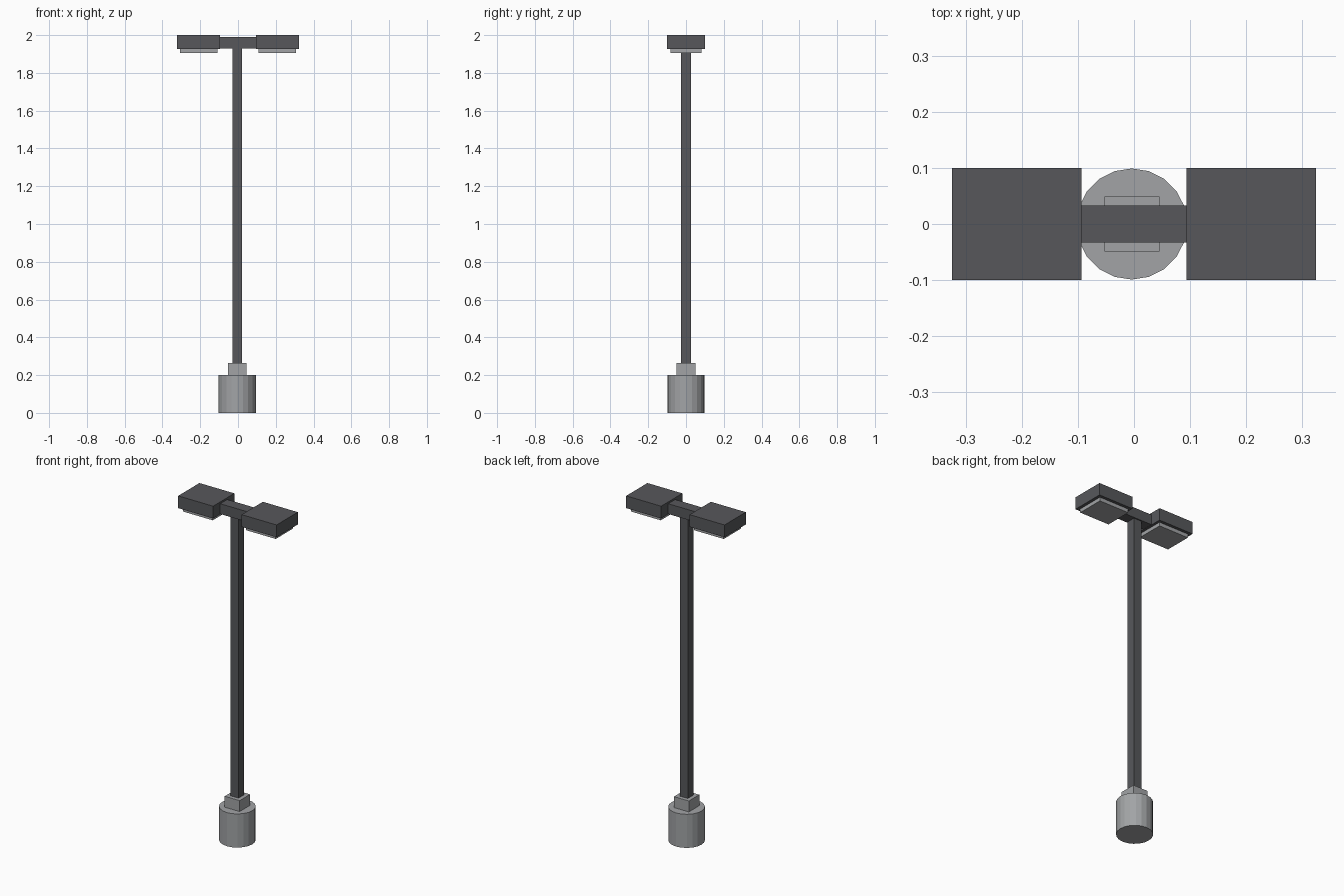
import bpy
import bmesh
import math
from mathutils import Matrix

if "Cube" in bpy.data.objects:
    bpy.data.objects.remove(bpy.data.objects["Cube"])


def material(name, color):
    m = bpy.data.materials.new(name)
    m.diffuse_color = color
    m.use_nodes = True
    m.node_tree.nodes["Principled BSDF"].inputs["Base Color"].default_value = m.diffuse_color
    return m


dark = material("dark_metal", (0.095, 0.097, 0.105, 1))
light = material("light_grey", (0.36, 0.37, 0.38, 1))


def add_object(name, bm, mat):
    mesh = bpy.data.meshes.new(name)
    bm.to_mesh(mesh)
    bm.free()
    mesh.materials.append(mat)
    obj = bpy.data.objects.new(name, mesh)
    bpy.context.collection.objects.link(obj)
    return obj


def box(name, x, y, z, mat):
    """Box from (min, max) ranges on each axis."""
    bm = bmesh.new()
    bmesh.ops.create_cube(bm, size=1)
    for v in bm.verts:
        v.co = [r[0] if c < 0 else r[1] for r, c in zip((x, y, z), v.co)]
    return add_object(name, bm, mat)


PX = -0.004  # the post sits slightly off centre

# Round concrete footing, 20 sides
bm = bmesh.new()
bmesh.ops.create_cone(bm, cap_ends=True, segments=20, radius1=0.099, radius2=0.099,
                      depth=0.2, matrix=Matrix.Translation((PX, 0, 0.1)))
add_object("footing", bm, light)

# Square plinth and pole
box("plinth", (PX - 0.049, PX + 0.049), (-0.049, 0.049), (0.2, 0.265), light)
box("pole", (PX - 0.026, PX + 0.026), (-0.026, 0.026), (0.265, 1.928), dark)

# Cross arm joining the two lamp heads
box("cross_arm", (-0.094, 0.094), (-0.033, 0.033), (1.928, 1.989), dark)

# Lamp heads with a lens under each
for side, s in (("left", -1), ("right", 1)):
    box(side + "_lamp_head", sorted((s * 0.094, s * 0.324)), (-0.1, 0.1), (1.927, 2.0), dark)
    box(side + "_lens", sorted((s * 0.109, s * 0.306)), (-0.082, 0.082), (1.905, 1.927), light)
